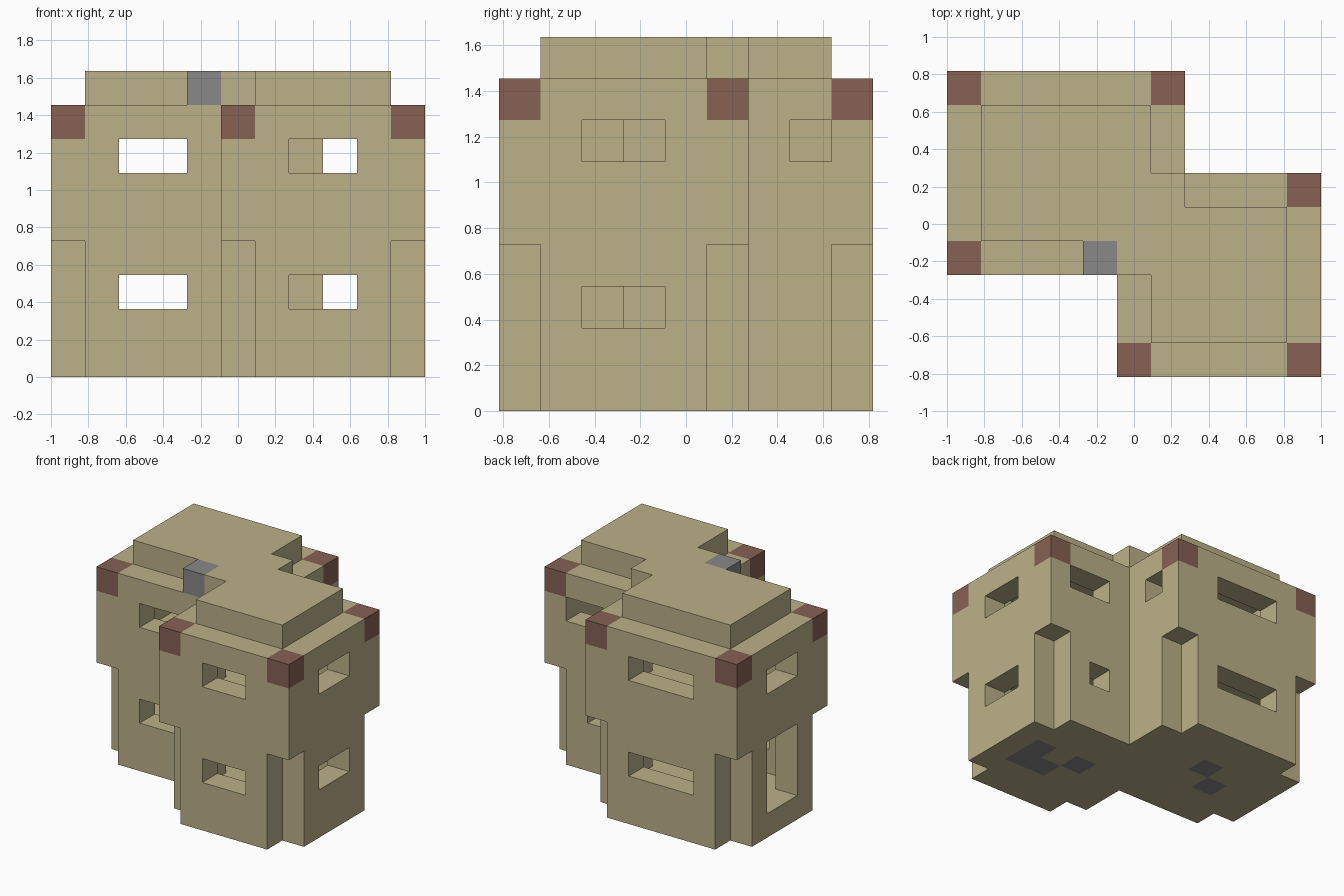
import bpy
import bmesh
from mathutils import Vector

cube = bpy.data.objects.get("Cube")
if cube:
    bpy.data.objects.remove(cube, do_unlink=True)

UNIT = 2 / 11                       # edge of one building block
ORIGIN = Vector((-1, -4.5 * UNIT, 0))


def material(name, rgb):
    mat = bpy.data.materials.new(name)
    mat.use_nodes = True
    mat.diffuse_color = (*rgb, 1)
    mat.node_tree.nodes["Principled BSDF"].inputs["Base Color"].default_value = (*rgb, 1)
    return mat


SAND = material("sandstone", (0.50, 0.44, 0.25))
BROWN = material("brown brick", (0.24, 0.12, 0.087))
GREY = material("grey stone", (0.246, 0.246, 0.25))


def block(xs, ys, zs):
    """Grid cells of a box, each span given as (first, last)."""
    span = lambda s: range(s[0], s[1] + 1)
    return {(x, y, z) for x in span(xs) for y in span(ys) for z in span(zs)}


def layer(plan, first, last):
    return {(x, y, z) for x, y in plan for z in range(first, last + 1)}


SIDES = [(1, 0), (-1, 0), (0, 1), (0, -1)]

# Plan: two overlapping square wings, their inside and their outer wall ring
back_wing = block((0, 6), (3, 8), (0, 0))
front_wing = block((5, 10), (0, 5), (0, 0))
plan = {(x, y) for x, y, z in back_wing | front_wing}
inside = {(x, y) for x, y in plan if all((x + a, y + b) in plan for a, b in SIDES)}
ring = plan - inside
corners = {(0, 3), (0, 8), (6, 8), (5, 0), (10, 0), (10, 5)}

# Openings through the walls
openings = set()
for z in (2, 6):
    row = (z, z)
    openings |= block((2, 4), (8, 8), row)      # back wing, back
    openings |= block((2, 3), (3, 3), row)      # back wing, front
    openings |= block((7, 8), (0, 0), row)      # front wing, front
    openings |= block((10, 10), (2, 3), row)    # front wing, left side
    openings |= block((8, 8), (5, 5), row)      # front wing, back
upper = (6, 6)
openings |= block((9, 9), (5, 5), upper)
openings |= block((6, 6), (7, 7), upper) | block((5, 5), (1, 1), upper)
openings |= block((0, 0), (5, 6), upper)
openings |= block((0, 0), (5, 6), (1, 3))       # doorway

# Parts as sets of cells; corners are cut back on the lower storey
notches = layer(corners, 0, 3)
corner_blocks = layer(corners, 7, 7)
floor_slabs = layer({(7, 3), (9, 3), (9, 2), (8, 2), (3, 6), (2, 5)}, 0, 0)
parts = [
    ("outer_walls", SAND, layer(ring, 0, 7) - openings - notches - corner_blocks),
    ("ground_floor", SAND, layer(inside, 0, 0) - floor_slabs),
    ("floor_slabs", GREY, floor_slabs),
    ("upper_floor", SAND, layer(inside, 4, 4)),
    ("raised_roof", SAND, layer(inside, 8, 8)),
    ("corner_blocks", BROWN, corner_blocks),
    ("chimney", GREY, {(4, 3, 8)}),
]
solid = set().union(*(cells for _, _, cells in parts))


def build(name, mat, cells):
    """Skin the cells, leaving out faces hidden against other cells."""
    bm = bmesh.new()
    verts = {}

    def vert(p):
        key = tuple(p)
        if key not in verts:
            verts[key] = bm.verts.new(ORIGIN + Vector(key) * UNIT)
        return verts[key]

    for cell in sorted(cells):
        for axis in range(3):
            for side in (0, 1):
                near = list(cell)
                near[axis] += 2 * side - 1
                if tuple(near) in solid:
                    continue
                quad = []
                for u, v in ((0, 0), (1, 0), (1, 1), (0, 1)):
                    p = list(cell)
                    p[axis] += side
                    p[(axis + 1) % 3] += u
                    p[(axis + 2) % 3] += v
                    quad.append(vert(p))
                bm.faces.new(quad if side else quad[::-1])
    mesh = bpy.data.meshes.new(name)
    bm.to_mesh(mesh)
    bm.free()
    mesh.materials.append(mat)
    bpy.context.collection.objects.link(bpy.data.objects.new(name, mesh))


for part in parts:
    build(*part)
